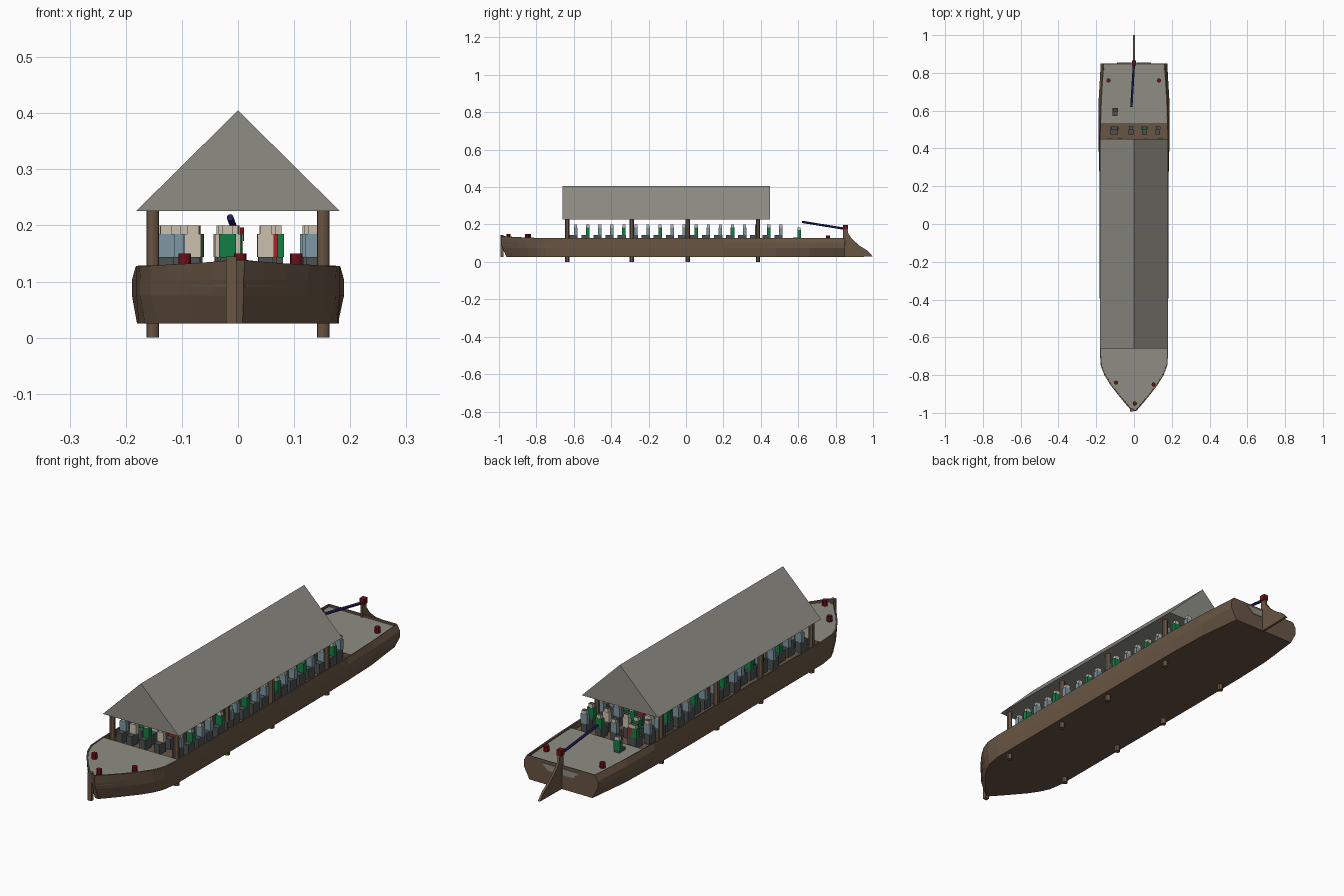
import bpy, bmesh, random
from mathutils import Vector, Matrix

random.seed(4)
if "Cube" in bpy.data.objects:
    bpy.data.objects.remove(bpy.data.objects["Cube"])


def material(name, rgb):
    m = bpy.data.materials.new(name)
    m.use_nodes = True
    m.diffuse_color = (*rgb, 1)
    bsdf = next(n for n in m.node_tree.nodes if n.type == "BSDF_PRINCIPLED")
    bsdf.inputs["Base Color"].default_value = (*rgb, 1)
    return m


WOOD = material("brown wood", (0.14, 0.092, 0.058))
GREY = material("weathered grey", (0.27, 0.265, 0.23))
MAROON = material("dark red", (0.16, 0.005, 0.008))
NAVY = material("navy blue", (0.014, 0.015, 0.12))
SLATE = material("dark grey", (0.075, 0.08, 0.082))
TAN = material("pale tan", (0.6, 0.53, 0.43))
BLUE = material("light blue", (0.21, 0.31, 0.37))
RED = material("bright red", (0.42, 0.015, 0.02))
GREEN = material("green", (0.006, 0.21, 0.06))


def finish(name, bm, mats):
    bmesh.ops.recalc_face_normals(bm, faces=bm.faces)
    me = bpy.data.meshes.new(name)
    bm.to_mesh(me)
    bm.free()
    for m in mats:
        me.materials.append(m)
    ob = bpy.data.objects.new(name, me)
    bpy.context.collection.objects.link(ob)
    return ob


def add_box(bm, centre, size, index=0):
    mat = Matrix.Translation(centre) @ Matrix.Diagonal((*size, 1))
    verts = bmesh.ops.create_cube(bm, size=1, matrix=mat)["verts"]
    faces = {f for v in verts for f in v.link_faces}
    for f in faces:
        f.material_index = index
    return faces


def box(name, centre, size, mat):
    bm = bmesh.new()
    add_box(bm, centre, size)
    return finish(name, bm, [mat])


def prism(name, points, shift, mats):
    """Extrude a flat outline along a vector."""
    bm = bmesh.new()
    face = bm.faces.new([bm.verts.new(p) for p in points])
    new = bmesh.ops.extrude_face_region(bm, geom=[face])["geom"]
    bmesh.ops.translate(bm, vec=shift, verts=[v for v in new if isinstance(v, bmesh.types.BMVert)])
    return finish(name, bm, mats)


def rod(name, a, b, radius, mat, sides=12):
    a, b = Vector(a), Vector(b)
    bm = bmesh.new()
    turn = (b - a).to_track_quat("Z", "Y").to_matrix().to_4x4()
    bmesh.ops.create_cone(bm, cap_ends=True, segments=sides, radius1=radius, radius2=radius,
                          depth=(b - a).length, matrix=Matrix.Translation((a + b) / 2) @ turn)
    ob = finish(name, bm, [mat])
    bpy.context.view_layer.objects.active = ob
    ob.select_set(True)
    bpy.ops.object.shade_smooth_by_angle()
    ob.select_set(False)


# Hull stations: y, half width at the bottom, middle and top, rail height
STATIONS = [
    (-0.99, .008, .010, .012, .138), (-0.95, .040, .045, .047, .135),
    (-0.90, .078, .086, .088, .132), (-0.85, .115, .124, .126, .130),
    (-0.80, .145, .155, .157, .128), (-0.75, .166, .174, .176, .128),
    (-0.68, .177, .181, .181, .128), (0.20, .180, .182, .181, .128),
    (0.48, .178, .189, .182, .128), (0.66, .172, .187, .175, .128),
    (0.85, .150, .176, .162, .128),
]


def section(y, wb, wm, wt, top):
    rake = 0.03 * max(0, (-y - 0.75) / 0.24)
    half = [(wt, y, top), (wm, y, .103), (wm, y + rake * .3, .075), (wb, y + rake, .025)]
    return half + [(-x, v, z) for x, v, z in reversed(half)]


bm = bmesh.new()
rings = [[bm.verts.new(p) for p in section(*s)] for s in STATIONS]
for r, s in zip(rings, rings[1:]):
    for i in range(len(r) - 1):
        bm.faces.new((r[i], r[i + 1], s[i + 1], s[i]))
bm.faces.new(rings[0])
bm.faces.new(rings[-1])
hull = finish("hull", bm, [WOOD])
# Orient the open shell outwards, then thicken it inwards
low = min(hull.data.polygons, key=lambda p: p.center.z)
if low.normal.z > 0:
    hull.data.flip_normals()
thick = hull.modifiers.new("planking", "SOLIDIFY")
thick.thickness = 0.006
thick.offset = -1


def rail_width(y):
    for a, b in zip(STATIONS, STATIONS[1:]):
        if a[0] <= y <= b[0]:
            return a[3] + (b[3] - a[3]) * (y - a[0]) / (b[0] - a[0])


def deck(name, y0, y1, bottom, top, mats):
    ys = [y0] + [s[0] for s in STATIONS if y0 < s[0] < y1] + [y1]
    side = [(max(rail_width(y) - .004, .004), y, bottom) for y in ys]
    outline = side + [(-x, y, z) for x, y, z in reversed(side)]
    ob = prism(name, outline, (0, 0, top - bottom), mats)
    for p in ob.data.polygons:
        p.material_index = 1 if p.normal.z > .9 and len(mats) > 1 else 0


deck("bow_deck", -0.985, -0.66, .09, .126, [WOOD, GREY])
deck("stern_deck", 0.53, 0.846, .09, .118, [WOOD, GREY])
deck("well_floor", -0.66, 0.53, .09, .1, [WOOD])

# Stem post and panels on the transom
box("stem_post", (-.012, -.985, .085), (.018, .016, .12), WOOD)
for side, label in ((1, "left"), (-1, "right")):
    panel = [(side * .012, .851, .115), (side * .09, .851, .115),
             (side * .06, .851, .088), (side * .012, .851, .088)]
    prism(label + "_transom_panel", panel, (0, .003, 0), [GREY])

# Rudder, rudder head and tiller
blade = [(.84, .026), (.84, .185), (.862, .185), (.868, .15), (.89, .12),
         (.93, .085), (.97, .06), (1.0, .028)]
prism("rudder", [(-.005, y, z) for y, z in blade], (.01, 0, 0), [WOOD])
box("rudder_head", (0, .853, .184), (.022, .026, .024), MAROON)
rod("tiller", (-.014, .62, .214), (0, .855, .176), .006, NAVY)

# Roof with closed gables
prism("roof", [(-.181, -.66, .226), (.181, -.66, .226), (0, -.66, .405)], (0, 1.11, 0), [GREY])

# Roof posts pass through the hull
for n, y in enumerate((-.635, -.29, .01, .385), 1):
    for side, label in ((1, "left"), (-1, "right")):
        rod(f"{label}_roof_post_{n}", (side * .152, y, 0), (side * .152, y, .23), .0115, WOOD)

# Mooring bollards
BOLLARDS = [(.004, -.95, .126), (-.095, -.84, .126), (.104, -.85, .126),
            (.132, .76, .118), (-.135, .76, .118)]
for n, (x, y, z) in enumerate(BOLLARDS, 1):
    rod(f"bollard_{n}", (x, y, z - .005), (x, y, z + .024), .011, MAROON)

# Seated people facing the bow
PEOPLE = [SLATE, TAN, BLUE, RED, GREEN]


def add_person(bm, x, y, floor, shirt):
    add_box(bm, (x, y - .012, floor + .022), (.026, .044, .044), 0)
    add_box(bm, (x, y, floor + .064), (.03, .019, .041), shirt)
    head = add_box(bm, (x, y, floor + .092), (.02, .017, .016), 1)
    max(head, key=lambda f: f.calc_center_median().z).material_index = 0


COLUMNS = [(-.122, 2), (-.086, 3), (-.018, 1), (.06, 3), (.137, 2)]
for row in range(18):
    bm = bmesh.new()
    for n, (x, shirt) in enumerate(COLUMNS):
        if (row + n) % 3 == 2:
            shirt = 4
        elif n in (1, 2, 3):
            shirt = random.choice((1, 2, 3))
        add_person(bm, x + random.uniform(-.012, .012), -.59 + row * .0645, .1, shirt)
    finish(f"passenger_row_{row + 1}", bm, PEOPLE)

bm = bmesh.new()
add_person(bm, -.1, .605, .085, 4)
finish("helmsman", bm, PEOPLE)
